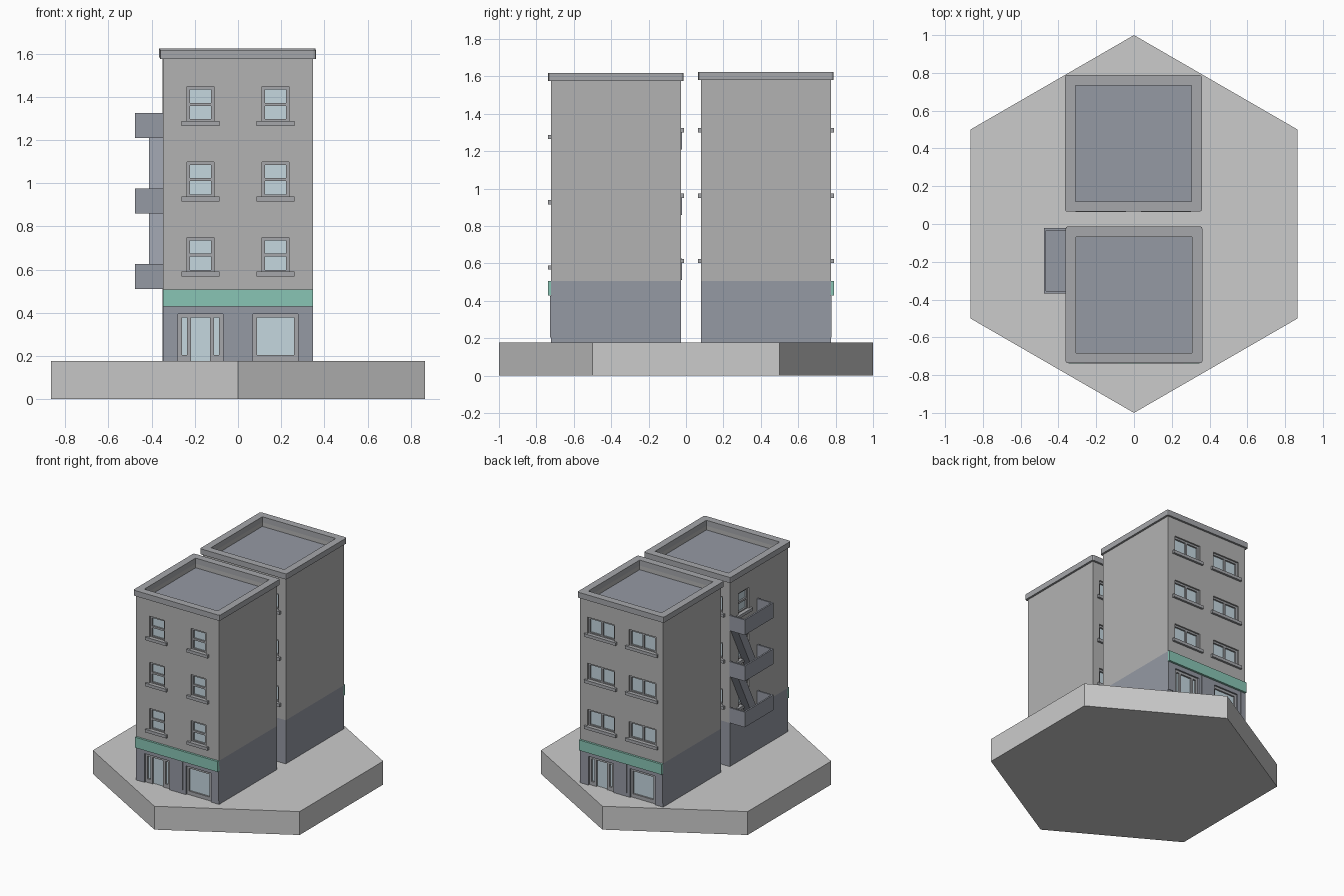
import bpy, bmesh
from math import pi, sin, cos
from mathutils import Matrix, Vector

if "Cube" in bpy.data.objects:
    bpy.data.objects.remove(bpy.data.objects["Cube"])


def material(name, rgb):
    m = bpy.data.materials.new(name)
    m.diffuse_color = (*rgb, 1)
    m.use_nodes = True
    m.node_tree.nodes["Principled BSDF"].inputs["Base Color"].default_value = m.diffuse_color
    return m


SLATE = material("slate", (0.30, 0.32, 0.37))
WALL = material("wall", (0.45, 0.45, 0.45))
TRIM = material("trim", (0.38, 0.39, 0.41))
GLASS = material("glass", (0.56, 0.68, 0.74))
GREEN = material("green", (0.25, 0.56, 0.46))
STONE = material("stone", (0.56, 0.55, 0.58))

H = 0.347          # half width of a building
Z0 = 0.177         # top of the plinth
Z1 = 0.507         # top of the ground floor
STEP = 0.349       # storey height
T = 0.03           # depth of window recess


def finish(name, bm, mat):
    me = bpy.data.meshes.new(name)
    bmesh.ops.recalc_face_normals(bm, faces=bm.faces[:])
    bm.to_mesh(me)
    bm.free()
    ob = bpy.data.objects.new(name, me)
    bpy.context.collection.objects.link(ob)
    if mat:
        me.materials.append(mat)
    return ob


def boxes(name, items, mat=None):
    """One object from (matrix, low corner, high corner) boxes."""
    bm = bmesh.new()
    for M, lo, hi in items:
        lo, hi = Vector(lo), Vector(hi)
        S = Matrix.Diagonal((*(hi - lo), 1))
        bmesh.ops.create_cube(bm, size=1, matrix=M @ Matrix.Translation((lo + hi) / 2) @ S)
    return finish(name, bm, mat)


def cut(ob, cutter):
    mod = ob.modifiers.new("cut", 'BOOLEAN')
    mod.operation, mod.solver, mod.object = 'DIFFERENCE', 'EXACT', cutter
    bpy.context.view_layer.objects.active = ob
    bpy.ops.object.modifier_apply(modifier=mod.name)


def building(tag, centre, turn, top, wide_front, balconies):
    B = Matrix.Translation((*centre, 0)) @ Matrix.Rotation(turn, 4, 'Z')
    REAR = B @ Matrix.Rotation(pi, 4, 'Z')
    SIDE = B @ Matrix.Rotation(-pi / 2, 4, 'Z')
    holes, frames, panes, sills = [], [], [], []

    def bar(M, u0, u1, z0, z1):
        frames.append((M, (u0, -H + 0.012, z0), (u1, -H + T, z1)))

    def opening(M, u, w, z0, z1, f=0.014, foot=True):
        holes.append((M, (u - w / 2, -H - 0.05, z0), (u + w / 2, -H + T, z1)))
        panes.append((M, (u - w / 2, -H + T - 0.006, z0), (u + w / 2, -H + T + 0.002, z1)))
        bar(M, u - w / 2, u - w / 2 + f, z0, z1)
        bar(M, u + w / 2 - f, u + w / 2, z0, z1)
        bar(M, u - w / 2 + f, u + w / 2 - f, z1 - f, z1)
        if foot:
            bar(M, u - w / 2 + f, u + w / 2 - f, z0, z0 + f * 0.6)

    def sill(M, u, w, z):
        sills.append((M, (u - w / 2, -H - 0.016, z - 0.023), (u + w / 2, -H + 0.015, z)))

    def window(M, u, k, wide):
        dz = k * STEP
        if wide:
            opening(M, u, 0.226, 0.625 + dz, 0.749 + dz)
            bar(M, u - 0.007, u + 0.007, 0.633 + dz, 0.735 + dz)
            sill(M, u, 0.266, 0.625 + dz)
        else:
            opening(M, u, 0.126, 0.59 + dz, 0.749 + dz)
            bar(M, u - 0.049, u + 0.049, 0.66 + dz, 0.674 + dz)
            sill(M, u, 0.176, 0.59 + dz)

    # upper windows, three storeys
    for k in range(3):
        for u in (-0.173, 0.173):
            window(B, u, k, wide_front)
            window(REAR, u, k, True)
        if balconies:
            window(SIDE, -0.18, k, False)

    # shop door and shop window
    opening(B, -0.174, 0.208, Z0 - 0.02, 0.395, 0.018, False)
    for u in (-0.227, -0.120):
        bar(B, u - 0.009, u + 0.009, Z0, 0.378)
    for u in (-0.250, -0.097):
        bar(B, u - 0.016, u + 0.016, Z0, 0.205)
    opening(B, 0.174, 0.208, Z0 - 0.02, 0.395, 0.018, False)
    bar(B, 0.088, 0.260, Z0, 0.205)

    # wall shells with recesses and sunken roof
    holes.append((B, (-0.307, -0.307, top - 0.075), (0.307, 0.307, top + 0.1)))
    cutter = boxes("cutter", holes)
    cutter.hide_render = True
    ground = boxes(tag + "_ground_floor", [(B, (-H, -H, Z0 - 0.01), (H, H, Z1))], SLATE)
    upper = boxes(tag + "_upper_walls", [(B, (-H, -H, Z1), (H, H, top - 0.042))], WALL)
    cornice = boxes(tag + "_cornice", [(B, (-0.362, -0.362, top - 0.042), (0.362, 0.362, top))], TRIM)
    bm = bmesh.new()
    bm.from_mesh(cornice.data)
    vert = [e for e in bm.edges if abs(e.verts[0].co.z - e.verts[1].co.z) > 0.01]
    bmesh.ops.bevel(bm, geom=vert, offset=0.012, segments=2, profile=0.5, affect='EDGES')
    bm.to_mesh(cornice.data)
    bm.free()
    for ob in (ground, upper, cornice):
        cut(ob, cutter)
    bpy.data.objects.remove(cutter)

    boxes(tag + "_roof", [(B, (-0.307, -0.307, top - 0.08), (0.307, 0.307, top - 0.073))], SLATE)
    boxes(tag + "_frames", frames, TRIM)
    boxes(tag + "_panes", panes, GLASS)
    boxes(tag + "_sills", sills, TRIM)
    boxes(tag + "_shop_sign_band", [(B, (-H, -H - 0.016, 0.428), (H, -H + 0.01, Z1))], GREEN)
    # pale shop wall facing with darker pilaster panels
    boxes(tag + "_pilasters", [(B, (a, -H - 0.004, 0.205), (b, -H + 0.005, 0.425))
                               for a, b in ((-H, -0.305), (-0.044, 0.044), (0.305, H))], SLATE)

    # balcony trays with sloping stairs between them
    if balconies:
        trays, u0, u1, out, t = [], -0.353, -0.008, -0.477, 0.012
        for k in range(3):
            z = 0.511 + k * STEP
            h = z + 0.115
            trays += [(SIDE, (u0, out, z), (u1, -H, z + t)),
                      (SIDE, (u0, out, z + t), (u1, out + t, h)),
                      (SIDE, (u0, out + t, z + t), (u0 + t, -H, h)),
                      (SIDE, (u1 - t, out + t, z + t), (u1, -H, h))]
        boxes(tag + "_balconies", trays, SLATE)
        bm = bmesh.new()
        for k in range(2):
            lo, hi = 0.52 + k * STEP, 0.511 + (k + 1) * STEP
            outline = ((-0.34, hi), (-0.27, hi), (-0.10, lo), (-0.17, lo))
            f = bm.faces.new([bm.verts.new(SIDE @ Vector((u, -H, z))) for u, z in outline])
            ext = bmesh.ops.extrude_face_region(bm, geom=[f])["geom"]
            vs = [v for v in ext if isinstance(v, bmesh.types.BMVert)]
            bmesh.ops.translate(bm, verts=vs, vec=SIDE.to_3x3() @ Vector((0, -0.065, 0)))
            # close the back of the stair
            if not any(f2.is_valid and f2 == f for f2 in bm.faces):
                bmesh.ops.holes_fill(bm, edges=bm.edges[:])
        finish(tag + "_stairs", bm, SLATE)


# hexagonal plinth
bm = bmesh.new()
ring = [bm.verts.new((sin(i * pi / 3), cos(i * pi / 3), 0)) for i in range(6)]
face = bm.faces.new(ring)
new = bmesh.ops.extrude_face_region(bm, geom=[face])["geom"]
bmesh.ops.translate(bm, verts=[v for v in new if isinstance(v, bmesh.types.BMVert)], vec=(0, 0, Z0))
if len(bm.faces) < 8:
    bmesh.ops.holes_fill(bm, edges=bm.edges[:])
finish("hexagonal_plinth", bm, STONE)

building("front_building", (0, -0.375), 0, 1.617, False, True)
building("back_building", (-0.003, 0.427), pi, 1.623, True, False)
